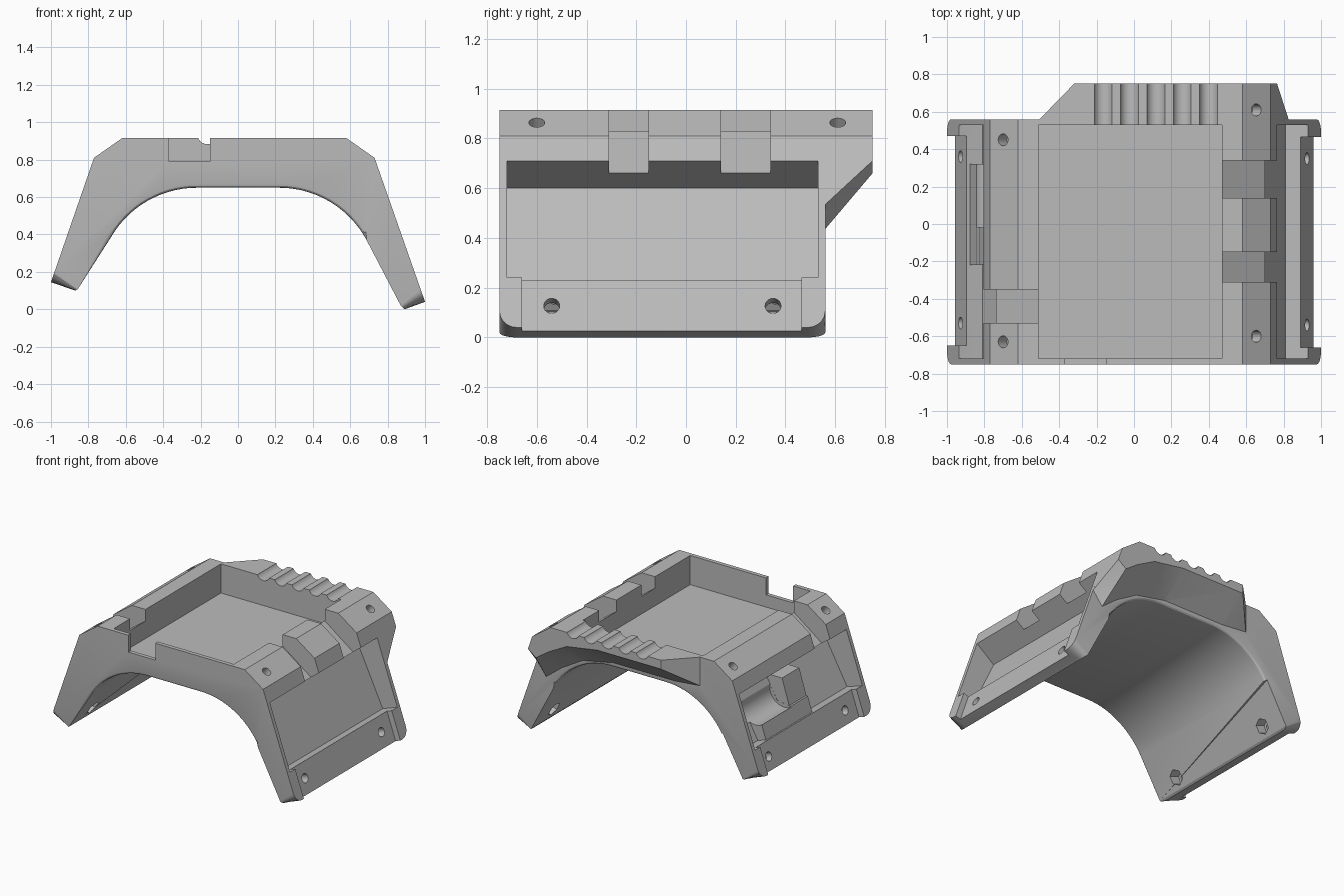
import bpy, bmesh, math
from mathutils import Vector

cube = bpy.data.objects.get("Cube")
if cube:
    bpy.data.objects.remove(cube, do_unlink=True)

grey = bpy.data.materials.new("plain grey")
grey.use_nodes = True
grey.diffuse_color = (0.5, 0.5, 0.5, 1)
grey.node_tree.nodes["Principled BSDF"].inputs["Base Color"].default_value = (0.5, 0.5, 0.5, 1)


def to_object(name, bm):
    bmesh.ops.recalc_face_normals(bm, faces=bm.faces)
    mesh = bpy.data.meshes.new(name)
    bm.to_mesh(mesh)
    bm.free()
    mesh.materials.append(grey)
    obj = bpy.data.objects.new(name, mesh)
    bpy.context.collection.objects.link(obj)
    return obj


def loft(front, y0, back, y1):
    """Solid between two matching x-z outlines."""
    bm = bmesh.new()
    a = [bm.verts.new((x, y0, z)) for x, z in front]
    b = [bm.verts.new((x, y1, z)) for x, z in back]
    bm.faces.new(a)
    bm.faces.new(b[::-1])
    for i in range(len(a)):
        j = (i + 1) % len(a)
        bm.faces.new((a[i], b[i], b[j], a[j]))
    bmesh.ops.recalc_face_normals(bm, faces=bm.faces)
    return bm


def prism(name, outline, y0, y1):
    return to_object(name, loft(outline, y0, outline, y1))


def rod(name, centre, direction, radius, length, sides=20):
    bm = bmesh.new()
    bmesh.ops.create_cone(bm, cap_ends=True, segments=sides, radius1=radius,
                          radius2=radius, depth=length)
    turn = Vector(direction).to_track_quat('Z', 'Y')
    bmesh.ops.rotate(bm, verts=bm.verts, matrix=turn.to_matrix())
    bmesh.ops.translate(bm, verts=bm.verts, vec=centre)
    return to_object(name, bm)


def combine(tool, operation='DIFFERENCE'):
    mod = shell.modifiers.new("combine", 'BOOLEAN')
    mod.operation, mod.solver, mod.object = operation, 'EXACT', tool
    bpy.context.view_layer.objects.active = shell
    bpy.ops.object.modifier_apply(modifier=mod.name)
    bpy.data.objects.remove(tool, do_unlink=True)


def arc(side, angle, steps=14):
    """Inner arch from its flat crown down to a leg."""
    r = 0.53
    return [(side * (0.22 + r * math.sin(t)), 0.65 - r + r * math.cos(t))
            for t in (math.radians(angle) * i / steps for i in range(steps + 1))]


# Arched shell
FRONT, BACK = -0.75, 0.56
outer = [(-0.87, 0.10), (-1, 0.145), (-0.77, 0.81), (-0.62, 0.915),
         (0.58, 0.915), (0.73, 0.81), (1, 0.04), (0.89, 0)]
outline = outer + [(0.87, 0.02)] + arc(1, 62)[::-1] + arc(-1, 59) + [(-0.855, 0.11)]
bm = loft(outline, FRONT, outline, BACK)
at_end = lambda e: abs(e.verts[0].co.y - e.verts[1].co.y) < 1e-4
tips = [e for e in bm.edges if at_end(e) and all(v.co.z < 0.15 for v in e.verts)
        and e.calc_length() > 0.1]
bmesh.ops.bevel(bm, geom=tips, offset=0.07, segments=5, profile=0.5, affect='EDGES')


def under_arch(e):
    if not at_end(e) or len(e.link_faces) != 2:
        return False
    if min(v.co.z for v in e.verts) < 0.12:
        return False
    for f in e.link_faces:
        c, n = f.calc_center_median(), f.normal
        if n.z < -0.1 and abs(n.y) < 0.1 and (abs(c.x) < 0.25 or n.x * c.x < 0):
            return True
    return False


bmesh.ops.bevel(bm, geom=[e for e in bm.edges if under_arch(e)], offset=0.02,
                segments=3, profile=0.5, affect='EDGES')
shell = to_object("arched_shell", bm)

# Rear overhang, tapering upward to the back
root = [(-0.51, 0.915), (0.58, 0.915), (0.73, 0.81), (0.828, 0.53), (0.75, 0.43),
        (0.62, 0.53), (0.45, 0.63), (0.2, 0.68), (-0.3, 0.68), (-0.51, 0.70)]
tip = [(-0.32, 0.915), (0.58, 0.915), (0.73, 0.81), (0.765, 0.71), (0.70, 0.66),
       (0.60, 0.73), (0.45, 0.81), (0.2, 0.85), (-0.25, 0.85), (-0.32, 0.85)]
bm = loft(root, 0.555, tip, 0.75)
bmesh.ops.triangulate(bm, faces=[f for f in bm.faces if abs(f.normal.y) < 0.99])
combine(to_object("rear_overhang", bm), 'UNION')

# Side panel recesses and the screw strips under them
combine(prism("left_recess", [(0.91, 0.82), (0.765, 0.71), (0.62, 0.6), (0.81, 0.2),
                              (0.89, 0.228), (1.1, 0.30)], -0.72, 0.53))
combine(prism("left_strip", [(0.885, 0.243), (0.98, -0.03), (1.1, -0.03), (1.1, 0.32)],
              -0.66, 0.465))
combine(prism("right_recess", [(-0.97, 0.82), (-0.805, 0.71), (-0.64, 0.6), (-0.81, 0.29),
                               (-0.89, 0.315), (-1.1, 0.39)], -0.72, 0.53))
combine(prism("right_strip", [(-0.89, 0.33), (-0.985, 0.05), (-1.1, 0.05), (-1.1, 0.4)],
              -0.65, 0.47))

# Stepped blocks and round trough in the right recess
combine(prism("low_block", [(-0.70, 0.44), (-0.84, 0.42), (-0.88, 0.30), (-0.79, 0.27)],
              -0.22, 0.32), 'UNION')
combine(prism("tall_block", [(-0.63, 0.61), (-0.77, 0.61), (-0.86, 0.32), (-0.79, 0.27)],
              -0.22, -0.02), 'UNION')
combine(rod("trough", (-0.79, 0.255, 0.52), (0, 1, 0), 0.12, 0.548, 32))

# Top tray with its wall notches
combine(prism("tray", [(-0.51, 0.70), (0.47, 0.70), (0.47, 1.1), (-0.51, 1.1)], -0.72, 0.53))
combine(prism("front_notch", [(-0.37, 0.79), (-0.15, 0.79), (-0.15, 1), (-0.37, 1)],
              -0.8, -0.71))
for y0, y1 in ((-0.31, -0.15), (0.14, 0.34)):
    combine(prism("left_notch", [(0.44, 0.852), (0.80, 0.589), (0.95, 1), (0.44, 1)], y0, y1))
combine(prism("right_notch", [(-0.48, 0.852), (-0.84, 0.589), (-0.98, 1), (-0.48, 1)],
              -0.53, -0.35))

# Grip grooves across the rear edge
for i in range(5):
    combine(rod("grip_groove", (-0.165 + 0.141 * i, 0.67, 0.935), (0, 1, 0), 0.052, 0.3, 24))

# Blind screw holes in the top chamfers
for x, z, ys in ((0.655, 0.865, (-0.6, 0.61)), (-0.70, 0.859, (-0.63, 0.45))):
    for y in ys:
        combine(rod("top_screw_hole", (x, y, z), (math.copysign(0.58, x), 0, 0.81), 0.032, 0.16))

# Through holes in the legs with hex nut seats inside
for x, z, ys in ((0.92, 0.125, (-0.54, 0.35)), (-0.93, 0.22, (-0.53, 0.36))):
    way = Vector((math.copysign(0.943, x), 0, 0.33))
    for y in ys:
        spot = Vector((x, y, z))
        combine(rod("leg_screw_hole", spot, way, 0.032, 0.4))
        combine(rod("nut_seat", spot - way * 0.15, way, 0.055, 0.2, 6))

# Smooth the arch and grooves, keep hard edges
bpy.ops.object.select_all(action='DESELECT')
shell.select_set(True)
bpy.context.view_layer.objects.active = shell
bpy.ops.object.shade_smooth_by_angle(angle=math.radians(25))
